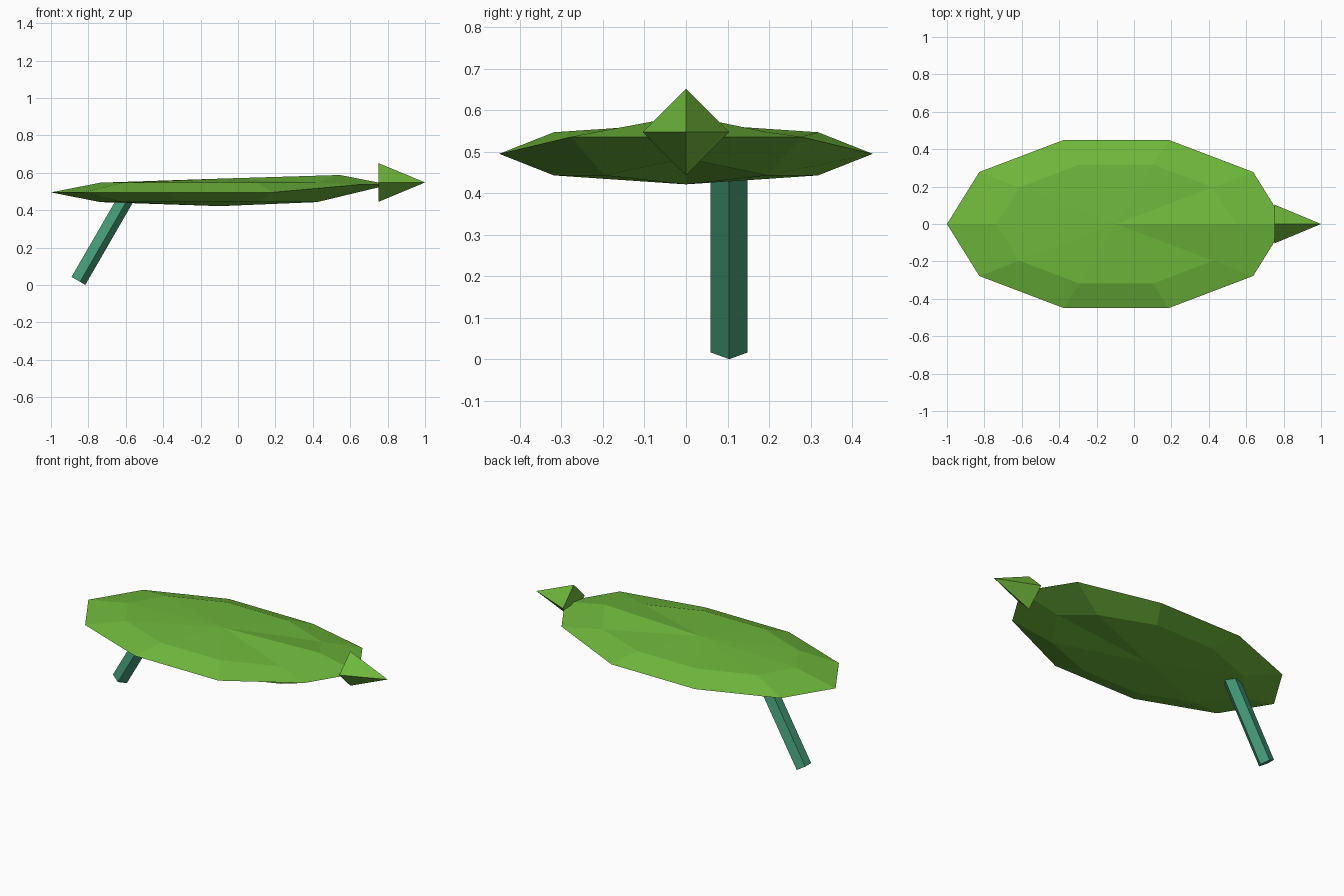
import bpy
import bmesh
from math import sin, cos, pi, radians
from mathutils import Vector

cube = bpy.data.objects.get("Cube")
if cube:
    bpy.data.objects.remove(cube, do_unlink=True)


def material(name, color):
    mat = bpy.data.materials.new(name)
    mat.use_nodes = True
    mat.diffuse_color = color
    mat.node_tree.nodes["Principled BSDF"].inputs["Base Color"].default_value = color
    return mat


def ring(center, u, v, sides):
    """Polygon around center spanned by half-axes u and v, first corner on u."""
    angles = [2 * pi * i / sides for i in range(sides)]
    return [Vector(center) + u * cos(a) + v * sin(a) for a in angles]


def loft(name, rings, mat):
    """Join rings with flat faces; a one-point ring is a tip, others are capped."""
    bm = bmesh.new()
    loops = [[bm.verts.new(p) for p in r] for r in rings]
    for a, b in zip(loops, loops[1:]):
        n = max(len(a), len(b))
        for i in range(n):
            corners = [a[i % len(a)], a[(i + 1) % len(a)],
                       b[(i + 1) % len(b)], b[i % len(b)]]
            bm.faces.new(list(dict.fromkeys(corners)))
    for end in (loops[0], loops[-1]):
        if len(end) > 2:
            bm.faces.new(end)
    bmesh.ops.recalc_face_normals(bm, faces=bm.faces)
    mesh = bpy.data.meshes.new(name)
    bm.to_mesh(mesh)
    bm.free()
    mesh.materials.append(mat)
    obj = bpy.data.objects.new(name, mesh)
    bpy.context.collection.objects.link(obj)
    return obj


green = material("leaf green", (0.16, 0.48, 0.045, 1))
teal = material("stem teal", (0.061, 0.328, 0.188, 1))

# Leaf blade: flattened faceted ellipsoid
mid = Vector((-0.095, 0, 0.495))
half = Vector((0.905, 0.473, 0.0735))
X, Y = Vector((1, 0, 0)), Vector((0, 1, 0))
blade_rings = [[mid - Vector((0, 0, half.z))]]
for lat in (-45, 0, 45):
    c, s = cos(radians(lat)), sin(radians(lat))
    blade_rings.append(ring(mid + Vector((0, 0, half.z * s)),
                            X * half.x * c, Y * half.y * c, 10))
blade_rings.append([mid + Vector((0, 0, half.z))])

# Lift the end of the blade toward the pointed tip
for r in blade_rings:
    for p in r:
        if p.x > 0.5:
            p.z += 0.041
loft("leaf_blade", blade_rings, green)

# Pointed tip: four-sided pyramid
loft("leaf_tip", [ring((0.75, 0, 0.548), Y * 0.104, Vector((0, 0, 0.104)), 4),
                  [Vector((1, 0, 0.548))]], green)

# Stem: leaning five-sided prism
lean = radians(30)
axis = Vector((sin(lean), 0, cos(lean)))
across = Vector((cos(lean), 0, -sin(lean)))
foot = Vector((-0.857, 0.104, 0.024))
loft("stem", [ring(foot + axis * d, across * 0.047, Y * 0.047, 5)
              for d in (0, 0.51)], teal)
